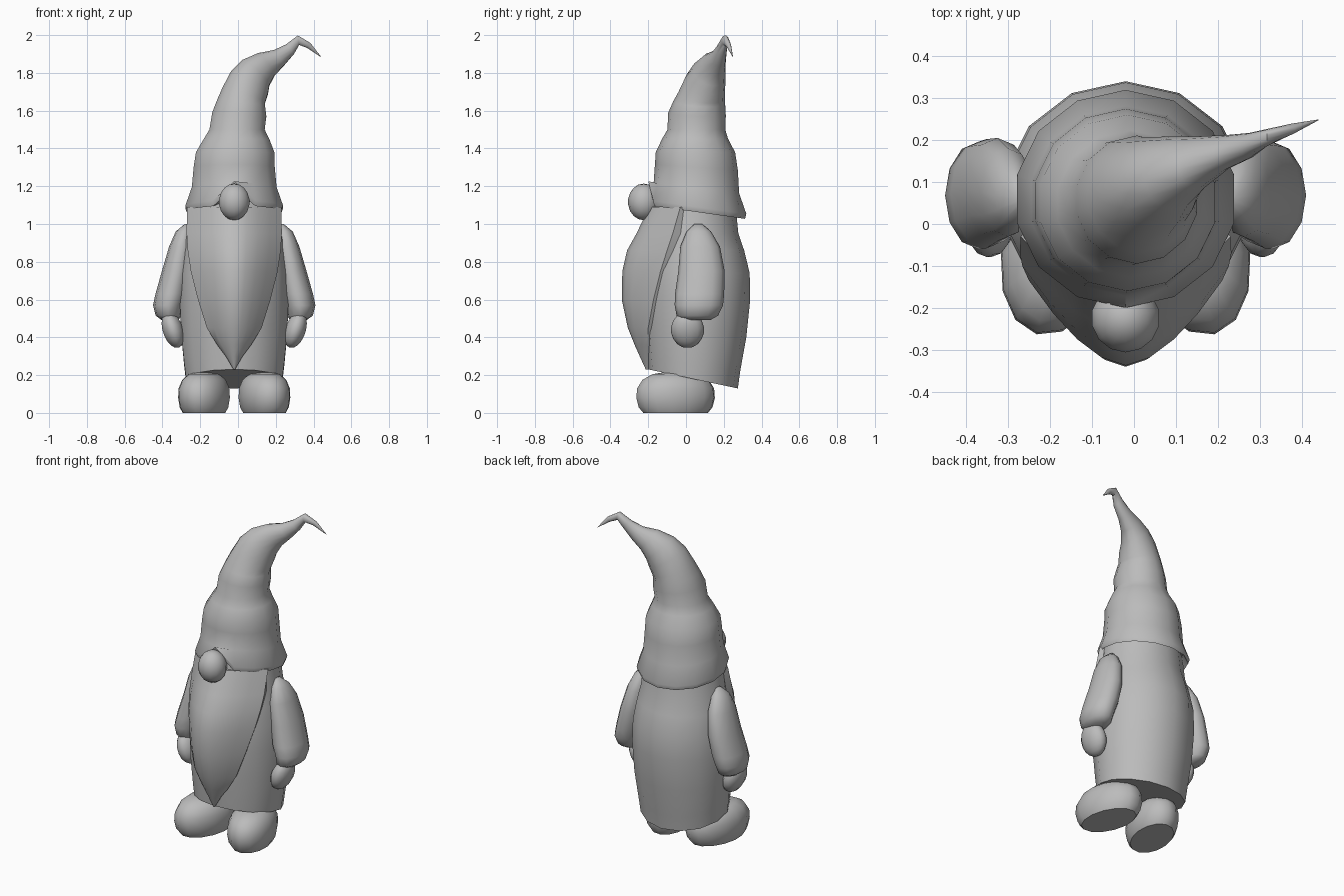
import bpy
import bmesh
from math import sin, cos, pi, radians
from mathutils import Matrix, Vector

MID = -0.02  # the figure's own centre line in x

if "Cube" in bpy.data.objects:
    bpy.data.objects.remove(bpy.data.objects["Cube"])

clay = bpy.data.materials.new("plain_grey")
clay.use_nodes = True
GREY = (0.5, 0.5, 0.5, 1)
clay.diffuse_color = GREY
clay.node_tree.nodes["Principled BSDF"].inputs["Base Color"].default_value = GREY


def finish(bm, name, angle=50):
    bmesh.ops.recalc_face_normals(bm, faces=bm.faces)
    mesh = bpy.data.meshes.new(name)
    bm.to_mesh(mesh)
    bm.free()
    mesh.materials.append(clay)
    ob = bpy.data.objects.new(name, mesh)
    bpy.context.collection.objects.link(ob)
    bpy.ops.object.select_all(action='DESELECT')
    ob.select_set(True)
    bpy.context.view_layer.objects.active = ob
    bpy.ops.object.shade_smooth_by_angle(angle=radians(angle))
    return ob


def loft(sections):
    """Skin a list of closed point loops and cap both ends."""
    bm = bmesh.new()
    loops = [[bm.verts.new(p) for p in s] for s in sections]
    n = len(loops[0])
    for a, b in zip(loops, loops[1:]):
        for i in range(n):
            j = (i + 1) % n
            bm.faces.new((a[i], a[j], b[j], b[i]))
    bm.faces.new(loops[0])
    bm.faces.new(loops[-1])
    return bm


def ring(x, y, z, rx, ry, lean_x=0, lean_y=0, n=14):
    """Ellipse around a centre, leaned toward +x and +y in degrees."""
    ax, ay = radians(lean_x), radians(lean_y)
    u = Vector((cos(ax), 0, -sin(ax))) * rx
    v = Vector((0, cos(ay), -sin(ay))) * ry
    c = Vector((x + MID, y, z))
    return [c + u * cos(t) + v * sin(t)
            for t in (2 * pi * i / n - pi / 2 for i in range(n))]


def mirrored(bm, name):
    """Make the left part and its reflection across the centre line."""
    other = bm.copy()
    for v in other.verts:
        v.co.x = 2 * MID - v.co.x
    finish(bm, "left_" + name)
    finish(other, "right_" + name)


def ball(loc, size, tilt=0):
    bm = bmesh.new()
    m = (Matrix.Translation((loc[0] + MID, loc[1], loc[2]))
         @ Matrix.Rotation(radians(tilt), 4, 'Y') @ Matrix.Diagonal((*size, 1)))
    bmesh.ops.create_uvsphere(bm, u_segments=14, v_segments=9, radius=1, matrix=m)
    return bm


# Robe body with a hem that drops toward the back
finish(loft([ring(*r) for r in (
    (0, .037, .18, .262, .243, 0, 12),
    (0, .04, .26, .272, .25, 0, 9),
    (0, .05, .42, .288, .27, 0, 4),
    (0, .055, .6, .295, .285),
    (0, .055, .74, .29, .282),
    (0, .05, .86, .272, .258),
    (0, .045, .95, .255, .232),
    (0, .045, 1.12, .235, .215))]), "robe")

# Hat: rolled brim, stacked folds, and a bent tip
hat = loft([ring(*r) for r in (
    (0, .065, 1.11, .22, .22, 0, 8),
    (0, .06, 1.063, .255, .255, 0, 8),
    (0, .06, 1.09, .265, .262, 0, 8),
    (0, .055, 1.19, .23, .228, 0, 7),
    (0, .055, 1.3, .22, .22, 0, 4),
    (.005, .05, 1.38, .213, .21),
    (.012, .048, 1.45, .178, .175),
    (.015, .055, 1.5, .15, .153),
    (.027, .058, 1.58, .147, .153, 4, 3),
    (.037, .07, 1.64, .131, .138, 8, 4),
    (.05, .083, 1.68, .122, .125, 18, 8),
    (.08, .1, 1.745, .116, .11, 30, 12),
    (.115, .122, 1.8, .098, .09, 42, 15),
    (.17, .145, 1.845, .073, .066, 52, 15),
    (.235, .17, 1.878, .05, .042, 58, 10),
    (.295, .187, 1.925, .034, .03, 50),
    (.34, .207, 1.973, .026, .02, 82),
    (.395, .226, 1.945, .016, .013, 125),
    (.459, .248, 1.885, .001, .001, 140))])
for v in hat.verts:  # brim lifted above the nose
    if v.co.y < -.17 and v.co.z < 1.17 and abs(v.co.x - MID) < .06:
        v.co.z += .1
finish(hat, "hat")

# Beard: crescent sections with a front ridge, narrowing to a point
STEPS = 8


def beard_section(z, w, front, edge, back):
    us = [2 * i / STEPS - 1 for i in range(STEPS + 1)]
    outer = [(MID + w * u, front + (edge - front) * abs(u) ** 1.7, z) for u in us]
    inner = [(MID + w * u * .9, back, z) for u in reversed(us)]
    return outer + inner


finish(loft([beard_section(*s) for s in (
    (.23, .004, -.213, -.21, -.2),
    (.3, .045, -.245, -.21, -.18),
    (.36, .09, -.272, -.205, -.17),
    (.45, .145, -.308, -.2, -.16),
    (.6, .192, -.34, -.172, -.12),
    (.75, .23, -.337, -.135, -.08),
    (.86, .246, -.312, -.1, -.03),
    (.95, .252, -.262, -.07, 0),
    (1.09, .25, -.195, -.03, 0))]), "beard")

finish(ball((0, -.224, 1.117), (.083, .083, .097)), "nose")

# Sleeves hang from the shoulders and flare toward the cuffs
mirrored(loft([ring(*r, n=12) for r in (
    (.25, .065, 1.0, .012, .02),
    (.265, .068, .96, .045, .065),
    (.28, .075, .88, .065, .105),
    (.305, .082, .75, .078, .123),
    (.332, .072, .63, .085, .13),
    (.35, .068, .57, .08, .128),
    (.348, .06, .515, .068, .11),
    (.34, .055, .492, .045, .075))]), "sleeve")

mirrored(ball((.325, .008, .44), (.055, .088, .1), 18), "hand")

# Rounded shoes with flat soles, toes turned outward
shoe = loft([ring(0, 0, z, .13 * s, .21 * s) for z, s in (
    (.008, .84), (.03, .96), (.08, 1.02), (.13, 1), (.175, .86), (.205, .6), (.215, .3))])
bmesh.ops.rotate(shoe, cent=(MID, 0, 0), verts=shoe.verts,
                 matrix=Matrix.Rotation(radians(14), 3, 'Z'))
for v in shoe.verts:
    v.co += Vector((.16, -.055, -.008 if v.co.z < .01 else 0))
mirrored(shoe, "shoe")
